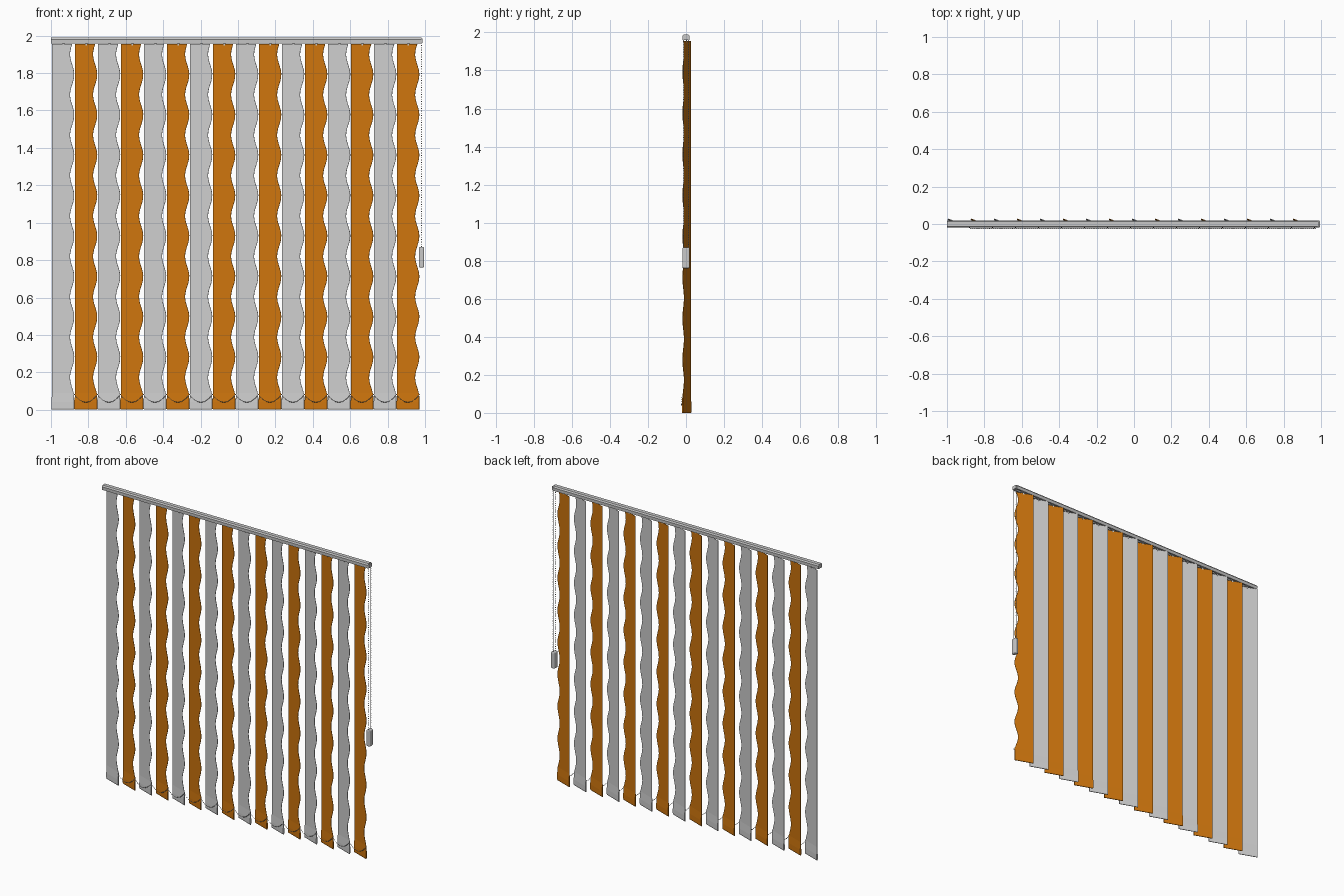
import bpy, bmesh, math
from mathutils import Matrix, Vector

if "Cube" in bpy.data.objects:
    bpy.data.objects.remove(bpy.data.objects["Cube"])


def material(name, col):
    m = bpy.data.materials.new(name)
    m.diffuse_color = (*col, 1)
    m.use_nodes = True
    m.node_tree.nodes["Principled BSDF"].inputs["Base Color"].default_value = m.diffuse_color
    return m


WHITE = material("light grey fabric", (0.62, 0.62, 0.62))
ORANGE = material("orange fabric", (0.62, 0.18, 0.004))
RAIL = material("rail grey", (0.58, 0.58, 0.58))
CHAIN = material("chain grey", (0.5, 0.5, 0.5))

N, PITCH, X0, Y0 = 16, 0.123, -0.995, 0.025
ANGLE = math.radians(20)            # slats are turned slightly open
TOP, POCKET = 1.955, 0.09


def finish(bm, name, mat, smooth=False):
    bmesh.ops.recalc_face_normals(bm, faces=bm.faces)
    me = bpy.data.meshes.new(name)
    bm.to_mesh(me)
    bm.free()
    me.materials.append(mat)
    for p in me.polygons:
        p.use_smooth = smooth
    ob = bpy.data.objects.new(name, me)
    bpy.context.collection.objects.link(ob)
    return ob


def prism(bm, outline, axis_vec):
    """Extrude a closed outline along a vector."""
    f = bm.faces.new([bm.verts.new(p) for p in outline])
    r = bmesh.ops.extrude_face_region(bm, geom=[f])
    vs = [v for v in r["geom"] if isinstance(v, bmesh.types.BMVert)]
    bmesh.ops.translate(bm, vec=axis_vec, verts=vs)


def box(bm, center, size, rot=0.0):
    m = Matrix.Translation(center) @ Matrix.Rotation(rot, 4, 'Z') @ Matrix.Diagonal((*size, 1))
    bmesh.ops.create_cube(bm, size=1, matrix=m)


def bead_string(bm, points, r):
    for p in points:
        bmesh.ops.create_icosphere(bm, subdivisions=1, radius=r, matrix=Matrix.Translation(p))


def cord(name, points, r):
    cu = bpy.data.curves.new(name, 'CURVE')
    cu.dimensions = '3D'
    cu.bevel_depth, cu.bevel_resolution = r, 0
    sp = cu.splines.new('POLY')
    sp.points.add(len(points) - 1)
    for q, p in zip(sp.points, points):
        q.co = (*p, 1)
    cu.materials.append(CHAIN)
    ob = bpy.data.objects.new(name, cu)
    bpy.context.collection.objects.link(ob)


def width(z):
    return 0.115 + 0.012 * math.cos(2 * math.pi * (z - 0.28) / 0.216)


# slats: straight left edge, wavy right edge, weighted pocket at the foot
along = Vector((math.cos(ANGLE), -math.sin(ANGLE), 0))
normal = Vector((math.sin(ANGLE), math.cos(ANGLE), 0))
ROWS = 96
for i in range(N):
    base = Vector((X0 + i * PITCH, Y0, 0))
    bm = bmesh.new()
    prev = None
    for k in range(ROWS + 1):
        z = 0.07 + (TOP - 0.07) * k / ROWS
        row = []
        for side in (-0.001, 0.001):
            for s in (0, width(z)):
                row.append(bm.verts.new(base + along * s + normal * side + Vector((0, 0, z))))
        if prev:
            for a, b in ((0, 1), (1, 3), (3, 2), (2, 0)):
                bm.faces.new((prev[a], prev[b], row[b], row[a]))
        else:
            bm.faces.new([row[j] for j in (0, 1, 3, 2)])
        prev = row
    bm.faces.new([prev[j] for j in (0, 1, 3, 2)])
    # pocket, with a side profile that swells toward the bottom
    prof = [(-0.001, POCKET), (-0.004, 0.04), (-0.004, 0.008), (-0.002, 0.0),
            (0.002, 0.0), (0.004, 0.008), (0.004, 0.04), (0.001, POCKET)]
    prism(bm, [base + normal * n + Vector((0, 0, z)) for n, z in prof], along * 0.126)
    finish(bm, f"slat_{i + 1:02d}", ORANGE if i % 2 else WHITE)

# head rail: inverted channel with bevelled top
outline = [(-0.018, 1.959), (-0.019, 1.98), (-0.013, 1.989), (0.013, 1.989), (0.019, 1.98),
           (0.018, 1.959), (0.007, 1.959), (0.007, 1.962), (0.015, 1.962), (0.015, 1.982),
           (-0.015, 1.982), (-0.015, 1.962), (-0.007, 1.962), (-0.007, 1.959)]
bm = bmesh.new()
prism(bm, [Vector((-0.994, y, z)) for y, z in outline], Vector((1.968, 0, 0)))
finish(bm, "head_rail", RAIL)

# rail end caps
bm = bmesh.new()
for x in (-0.9965, 0.9765):
    cap = outline[:6]
    prism(bm, [Vector((x - 0.0035, y * 1.03, z)) for y, z in cap], Vector((0.007, 0, 0)))
finish(bm, "rail_end_caps", RAIL)

# carriers and hooks holding each slat
bm = bmesh.new()
for i in range(N):
    c = Vector((X0 + i * PITCH, Y0, 0)) + along * 0.066
    box(bm, c + Vector((0, 0, 1.97)), (0.03, 0.02, 0.014))
    box(bm, c + Vector((0, 0, 1.956)), (0.008, 0.005, 0.018), -ANGLE)
finish(bm, "slat_hangers", RAIL)

# bottom chain hanging in arcs between the front edges of the slats
pts = []
STEPS = 12
for i in range(N - 1):
    for k in range(STEPS):
        t = k / STEPS
        z = 0.04 + 0.042 * (2 * t - 1) ** 2
        pts.append(Vector((X0 + 0.12 + (i + t) * PITCH, -0.0235, z)))
pts.append(Vector((X0 + 0.12 + (N - 1) * PITCH, -0.0235, 0.082)))
bm = bmesh.new()
bead_string(bm, pts, 0.0028)
finish(bm, "bottom_chain_beads", CHAIN, True)
cord("bottom_chain_cord", pts, 0.001)

# control chain: two beaded strands at the right end
bm = bmesh.new()
for n, y in enumerate((-0.012, 0.012)):
    strand = [Vector((0.981, y, 0.86 + k * 0.0125)) for k in range(90)]
    bead_string(bm, strand, 0.0032)
    cord(f"control_cord_{n + 1}", [strand[0], strand[-1]], 0.0012)
finish(bm, "control_chain_beads", CHAIN, True)
bm = bmesh.new()
box(bm, (0.981, 0, 1.973), (0.012, 0.032, 0.024))
finish(bm, "chain_guide", RAIL)

# chain weight
bm = bmesh.new()
box(bm, (0.981, 0, 0.815), (0.028, 0.038, 0.11))
weight = finish(bm, "chain_weight", RAIL)
bev = weight.modifiers.new("rounded", 'BEVEL')
bev.width, bev.segments = 0.007, 3
